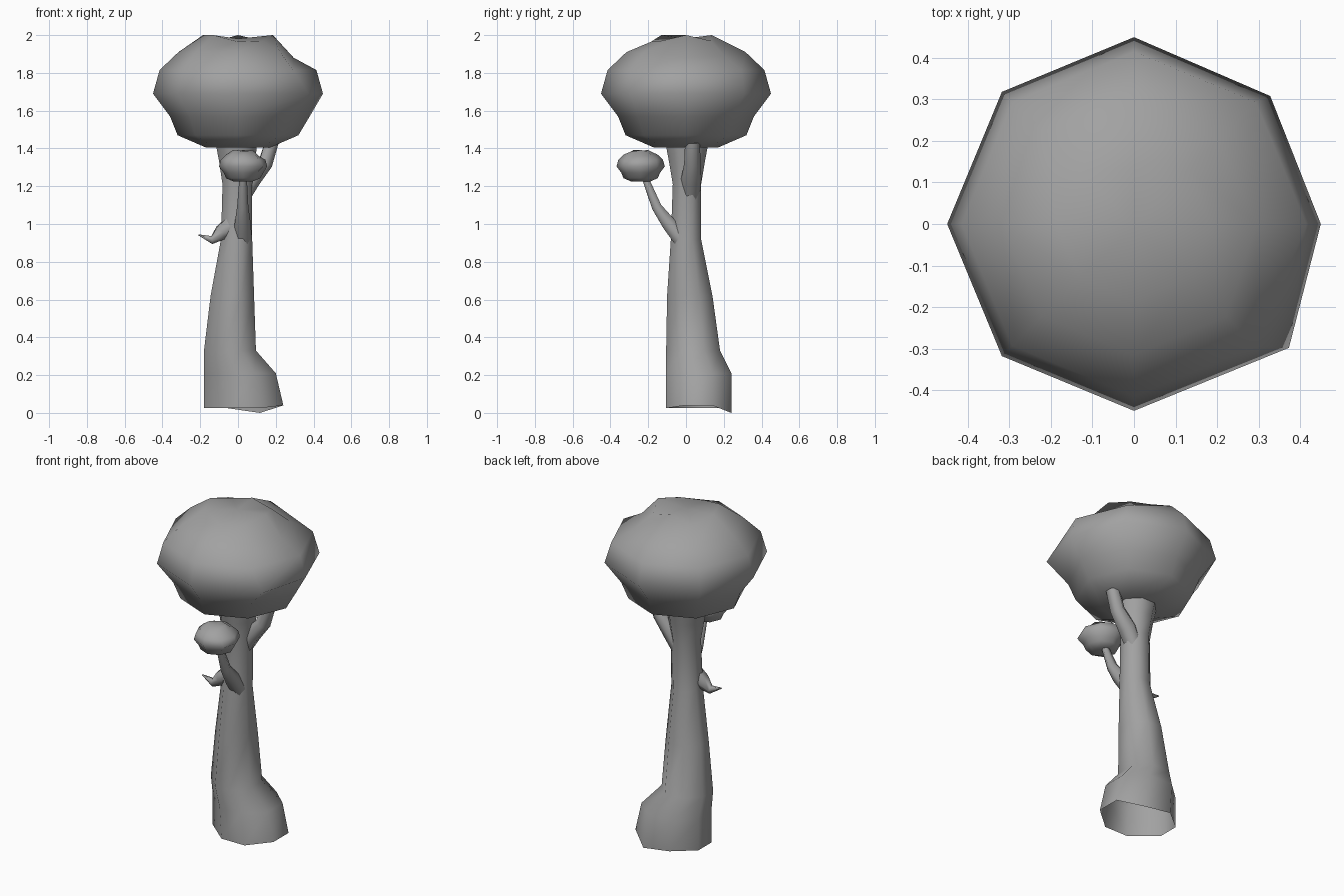
import bpy, bmesh, math
from mathutils import Vector

cube = bpy.data.objects.get("Cube")
if cube:
    bpy.data.objects.remove(cube)

grey = bpy.data.materials.new("plain grey")
grey.use_nodes = True
COLOUR = (0.36, 0.36, 0.36, 1)
grey.diffuse_color = COLOUR
grey.node_tree.nodes["Principled BSDF"].inputs["Base Color"].default_value = COLOUR
SIDES = 8


def finish(name, bm, angle):
    bmesh.ops.recalc_face_normals(bm, faces=bm.faces)
    mesh = bpy.data.meshes.new(name)
    bm.to_mesh(mesh)
    bm.free()
    mesh.materials.append(grey)
    obj = bpy.data.objects.new(name, mesh)
    bpy.context.collection.objects.link(obj)
    bpy.ops.object.select_all(action="DESELECT")
    obj.select_set(True)
    bpy.context.view_layer.objects.active = obj
    bpy.ops.object.shade_smooth_by_angle(angle=math.radians(angle))
    return obj


def skin(bm, rings, caps):
    """Bridge matching rings of points; caps lists the ring indices to close."""
    loops = [[bm.verts.new(p) for p in ring] for ring in rings]
    for a, b in zip(loops, loops[1:]):
        n = len(a)
        for i in range(n):
            bm.faces.new((a[i], a[(i + 1) % n], b[(i + 1) % n], b[i]))
    for c in caps:
        hub = bm.verts.new(sum((v.co for v in loops[c]), Vector()) / len(loops[c]))
        for i, v in enumerate(loops[c]):
            bm.faces.new((v, loops[c][i - 1], hub))


def octagon(z, x0, x1, y0, y1):
    k = 1 / math.cos(math.pi / SIDES)
    angles = [math.tau * (i + 0.5) / SIDES for i in range(SIDES)]
    return [Vector(((x0 + x1) / 2 + k * (x1 - x0) / 2 * math.cos(a),
                    (y0 + y1) / 2 + k * (y1 - y0) / 2 * math.sin(a), z)) for a in angles]


def branch(name, path, sides=6):
    """Tapered limb along points given as (position, radius)."""
    points = [Vector(p) for p, r in path]
    rings = []
    for i, (p, r) in enumerate(path):
        along = points[min(i + 1, len(path) - 1)] - points[max(i - 1, 0)]
        turn = along.to_track_quat("Z", "Y")
        rings.append([points[i] + turn @ Vector((r * math.cos(t), r * math.sin(t), 0))
                      for t in (math.tau * j / sides for j in range(sides))])
    bm = bmesh.new()
    skin(bm, rings, (0, -1))
    finish(name, bm, 75)


def foliage(name, centre, size):
    """Squashed eight-sided ball with a slight waist and a few uneven corners."""
    profile = [(0.17, -0.285), (0.32, -0.22), (0.36, -0.12), (0.45, 0),
               (0.415, 0.125), (0.315, 0.22), (0.185, 0.305)]
    nudges = {(3, 7): (0.055, 0.02, 0), (2, 0): (0.02, 0, 0), (3, 1): (0.01, -0.01, 0),
              (5, 0): (-0.02, 0, -0.03), (5, 1): (-0.02, -0.02, -0.02),
              (6, 1): (0, 0, -0.025), (6, 2): (0, -0.05, 0), (6, 3): (0, 0, -0.03),
              (6, 6): (0, 0, -0.03), (6, 7): (0, 0, -0.025)}
    rings = []
    for level, (r, z) in enumerate(profile):
        ring = []
        for i in range(SIDES):
            a = math.tau * i / SIDES
            p = Vector((r * math.cos(a), r * math.sin(a), z))
            ring.append(Vector(centre) + size * (p + Vector(nudges.get((level, i), (0, 0, 0)))))
        rings.append(ring)
    bm = bmesh.new()
    skin(bm, rings, (0, -1))
    finish(name, bm, 180)


# Trunk, hollow underneath, with a root swelling at the back left
trunk_rings = [octagon(*r) for r in (
    (0.025, -0.18, 0.24, -0.105, 0.24),
    (0.21, -0.18, 0.20, -0.105, 0.24),
    (0.33, -0.18, 0.095, -0.105, 0.18),
    (0.62, -0.145, 0.085, -0.10, 0.14),
    (0.92, -0.09, 0.075, -0.08, 0.08),
    (1.21, -0.082, 0.075, -0.07, 0.08),
    (1.33, -0.10, 0.09, -0.09, 0.10),
    (1.41, -0.115, 0.10, -0.105, 0.115))]
for ring in trunk_rings[:4]:
    # flatten the front right corner a little
    ring[4].y += 0.02
    ring[5].x += 0.02
for p in trunk_rings[0]:
    p.z = 0.0 if p.y > 0.2 and p.x > 0 else 0.04 if p.x > 0.2 else 0.025
bm = bmesh.new()
skin(bm, trunk_rings, (-1,))
finish("trunk", bm, 60)

# Limbs
branch("upper_branch", [((0.01, 0.02, 1.13), 0.05), ((0.07, 0.028, 1.235), 0.055),
                        ((0.145, 0.033, 1.32), 0.043), ((0.18, 0.035, 1.435), 0.04)])
branch("front_branch", [((0.025, -0.01, 0.90), 0.05), ((0.025, -0.09, 1.0), 0.043),
                        ((0.025, -0.155, 1.09), 0.03), ((0.027, -0.215, 1.24), 0.02)])
branch("side_twig", [((-0.02, -0.02, 1.0), 0.06), ((-0.088, -0.032, 0.955), 0.045),
                     ((-0.138, -0.04, 0.915), 0.024), ((-0.21, -0.04, 0.943), 0.003)])

# Foliage
foliage("crown", (0, 0, 1.69), 1)
foliage("small_crown", (0.027, -0.24, 1.305), 0.284)

# Crown peak rests at the full height
crown = bpy.data.objects["crown"]
top = max(v.co.z for v in crown.data.vertices)
for v in crown.data.vertices:
    if v.co.z > top - 0.002:
        v.co.z = 2.0
